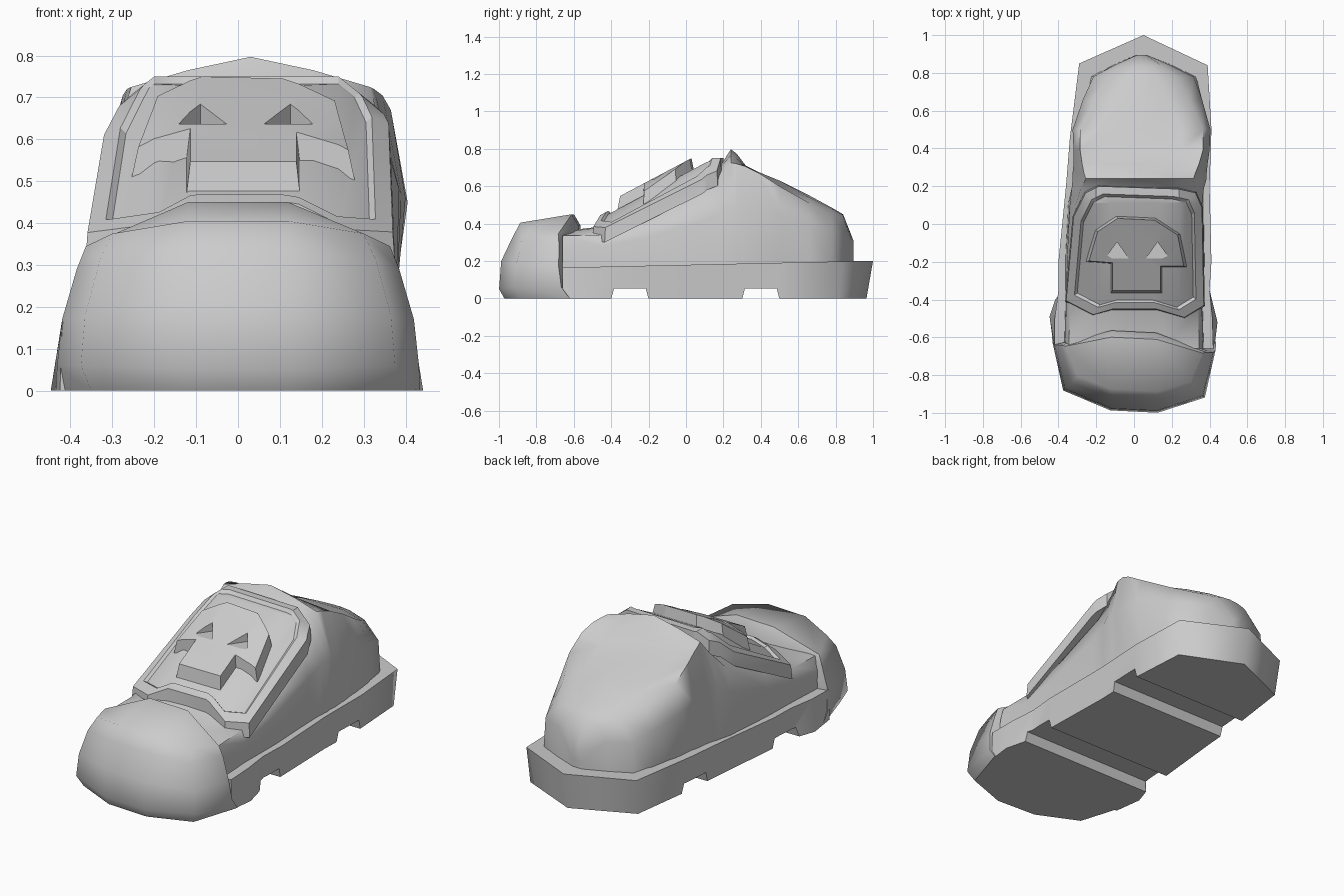
import bpy, bmesh, math

if "Cube" in bpy.data.objects:
    bpy.data.objects.remove(bpy.data.objects["Cube"])

grey = bpy.data.materials.new("light grey")
grey.diffuse_color = (0.6, 0.6, 0.6, 1)
grey.use_nodes = True
grey.node_tree.nodes["Principled BSDF"].inputs["Base Color"].default_value = grey.diffuse_color


def finish(bm, name, angle):
    bmesh.ops.recalc_face_normals(bm, faces=bm.faces)
    me = bpy.data.meshes.new(name)
    bm.to_mesh(me)
    bm.free()
    me.materials.append(grey)
    ob = bpy.data.objects.new(name, me)
    bpy.context.collection.objects.link(ob)
    bpy.ops.object.select_all(action='DESELECT')
    ob.select_set(True)
    bpy.context.view_layer.objects.active = ob
    if angle:
        bpy.ops.object.shade_smooth_by_angle(angle=math.radians(angle))
    return ob


def skin(rings, top_faces=None):
    """Skin closed rings of points and cap both ends."""
    bm = bmesh.new()
    rows = [[bm.verts.new(p) for p in r] for r in rings]
    n = len(rows[0])
    for a, b in zip(rows, rows[1:]):
        for i in range(n):
            j = (i + 1) % n
            bm.faces.new((a[i], a[j], b[j], b[i]))
    bm.faces.new(rows[0])
    for f in top_faces or [range(n)]:
        bm.faces.new([rows[-1][i] for i in f])
    return bm


def loft(name, rings, angle=0, top_faces=None):
    return finish(skin(rings, top_faces), name, angle)


def cut(ob, cutter):
    mod = ob.modifiers.new("cut", 'BOOLEAN')
    mod.operation, mod.solver, mod.object = 'DIFFERENCE', 'EXACT', cutter
    bpy.context.view_layer.objects.active = ob
    bpy.ops.object.modifier_apply(modifier=mod.name)
    bpy.data.objects.remove(cutter)


def prism(name, outline, z0, z1):
    return loft(name, [[(x, y, z) for x, y in outline] for z in (z0, z1)])


def instep(x, y):
    """Sloping, crowned surface that the instep plate follows."""
    t = min(1, max(0, (y + 0.45) / 0.55))
    drop = (0.36 + 0.44 * t) * max(0, abs(x - 0.02) - 0.13 - 0.09 * t)
    return min(0.45 + 0.53 * (y + 0.45), 0.75) - drop


def draped(name, outline, levels):
    """Slab of shrinking outlines (scale, height), draped over the instep."""
    rings = [[(.015 + (x - .015) * s, -.15 + (y + .15) * s, z) for x, y in outline] for s, z in levels]
    bm = skin(rings)
    cuts = [((x, 0, 0), (1, 0, 0)) for x in (-0.2, -0.115, 0.145, 0.24)] + [((0, 0.11, 0), (0, 1, 0))]
    for co, no in cuts:
        bmesh.ops.bisect_plane(bm, geom=bm.verts[:] + bm.edges[:] + bm.faces[:],
                               plane_co=co, plane_no=no, dist=0.004)
    for v in bm.verts:
        v.co.z += instep(v.co.x, v.co.y)
    return finish(bm, name, 25)


# Sole with two tread grooves
sole_top = [(.42, -.66), (.415, -.5), (.40, -.35), (.41, -.2), (.40, .2), (.41, .5), (.39, .84), (.05, 1),
            (-.29, .85), (-.34, .45), (-.36, .2), (-.40, -.2), (-.40, -.35), (-.42, -.5), (-.42, -.65)]
sole_low = [(.425, -.66), (.442, -.52), (.40, -.35), (.40, -.2), (.39, .2), (.40, .5), (.38, .82), (.05, .965),
            (-.28, .82), (-.33, .45), (-.35, .2), (-.39, -.2), (-.40, -.35), (-.447, -.49), (-.425, -.65)]
sole = loft("sole", [[(x, y, 0) for x, y in sole_low],
                     [(x, y, .165 + (y + .66) * .022) for x, y in sole_top]], 68)
for y in (-0.3, 0.4):
    rings = [[(x, y - .112, -.05), (x, y - .085, .053), (x, y + .085, .053), (x, y + .112, -.05)]
             for x in (-.6, .6)]
    cut(sole, loft("groove_cutter", rings))


# Rounded toe cap, each level given as rear, back, side and front points
def toe_ring(pts):
    both = list(pts) + [(-x, y, z) for x, y, z in reversed(pts)]
    return [(x, y - .05 * x, z) for x, y, z in both]


levels = [
    [(.12, -.57, 0), (.435, -.60, 0), (.35, -.87, 0), (.12, -.965, 0)],
    [(.12, -.57, .06), (.432, -.645, .06), (.375, -.90, .06), (.125, -.993, .05)],
    [(.12, -.57, .18), (.42, -.66, .17), (.365, -.89, .18), (.12, -.982, .2)],
    [(.12, -.57, .39), (.385, -.66, .29), (.33, -.86, .31), (.12, -.92, .33)],
    [(.12, -.605, .45), (.363, -.665, .345), (.30, -.82, .375), (.12, -.88, .405)],
]
loft("toe_cap", [toe_ring(p) for p in levels], 58, [(0, 1, 2, 3), (0, 3, 4, 7), (4, 5, 6, 7)])

# Upper with shallow collar and rounded heel:
# y, centre x, base half width, then (half width, height) of flank, rim and inner point; ridge height
sections = [
    (-.66, 0, .37, (.365, .26), (.345, .335), (.15, .355), .36),
    (-.45, 0, .365, (.36, .28), (.34, .34), (.15, .38), .385),
    (-.20, .005, .37, (.36, .33), (.335, .42), (.16, .50), .51),
    (.10, .01, .36, (.35, .42), (.32, .55), (.18, .65), .66),
    (.19, .02, .35, (.35, .46), (.30, .65), (.16, .71), .72),
    (.24, .03, .345, (.355, .48), (.285, .725), (.15, .765), .797),
    (.27, .03, .34, (.355, .48), (.295, .72), (.15, .75), .775),
    (.32, .035, .34, (.355, .47), (.31, .705), (.20, .685), .71),
    (.39, .04, .33, (.36, .46), (.325, .67), (.21, .635), .675),
    (.50, .04, .32, (.365, .45), (.325, .60), (.21, .59), .63),
    (.66, .045, .30, (.315, .40), (.25, .51), (.14, .54), .55),
    (.78, .05, .28, (.265, .36), (.18, .45), (.08, .48), .485),
    (.84, .045, .16, (.15, .36), (.10, .43), (.05, .445), .45),
    (.895, .04, .03, (.028, .24), (.022, .29), (.01, .305), .31),
]
rings = []
for y, c, wb, flank, rim, inner, zc in sections:
    half = [(wb, .13), flank, rim, inner]
    rings.append([(c - w, y, z) for w, z in half] + [(c, y, zc)]
                 + [(c + w, y, z) for w, z in reversed(half)])
loft("upper", rings, 62)

# Instep plate with raised rim
plate = [(-.365, -.41), (-.22, -.485), (-.115, -.455), (.12, -.455), (.27, -.50), (.375, -.435),
         (.365, .09), (.33, .17), (.24, .19), (-.19, .205), (-.26, .17), (-.325, .04)]
draped("instep_plate", plate, [(1, -.075), (.985, 0), (.87, 0), (.83, -.018)])

# Raised face emblem with triangular eye pockets
emblem = [(-.26, -.20), (-.21, -.03), (-.095, .045), (.115, .035), (.25, -.05), (.285, -.23),
          (.15, -.23), (.15, -.37), (-.125, -.37), (-.125, -.21)]
face = draped("face_emblem", emblem, [(1, -.04), (.92, .046)])
for x in (-.09, .125):
    eye = [(x - .074, -.20), (x + .074, -.20), (x, -.095)]
    cut(face, prism("eye_cutter", eye, .637, 1))
